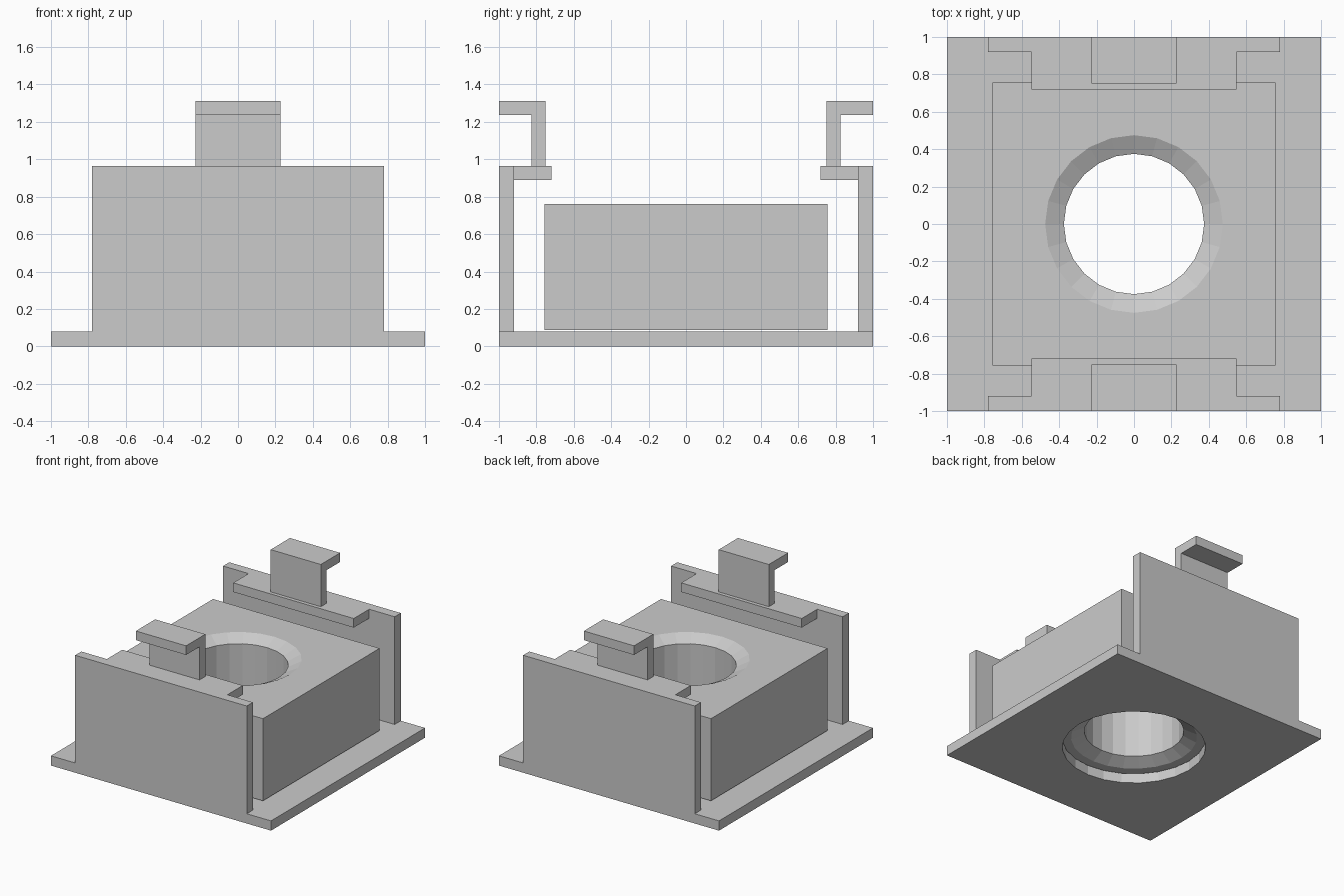
import bpy, bmesh
from math import sin, cos, tau

if "Cube" in bpy.data.objects:
    bpy.data.objects.remove(bpy.data.objects["Cube"])


def finish(name, bm):
    bmesh.ops.recalc_face_normals(bm, faces=bm.faces)
    mesh = bpy.data.meshes.new(name)
    bm.to_mesh(mesh)
    bm.free()
    ob = bpy.data.objects.new(name, mesh)
    bpy.context.collection.objects.link(ob)
    return ob


def extrude_x(name, half_width, profile):
    """Extrude a closed (y, z) profile symmetrically along x."""
    bm = bmesh.new()
    face = bm.faces.new([bm.verts.new((-half_width, y, z)) for y, z in profile])
    ext = bmesh.ops.extrude_face_region(bm, geom=[face])
    # original cap is kept as the left end
    moved = [v for v in ext["geom"] if isinstance(v, bmesh.types.BMVert)]
    bmesh.ops.translate(bm, verts=moved, vec=(2 * half_width, 0, 0))
    if not any(all(v.co.x < 0 for v in f.verts) for f in bm.faces):
        bm.faces.new([v for v in bm.verts if v.co.x < 0])
    return finish(name, bm)


def rect(y0, y1, z0, z1):
    return [(y0, z0), (y1, z0), (y1, z1), (y0, z1)]


def lathe(name, profile, n=24):
    """Closed solid of revolution from (radius, z) points."""
    bm = bmesh.new()
    rings = [[bm.verts.new((r * cos(tau * i / n), r * sin(tau * i / n), z))
              for i in range(n)] for r, z in profile]
    for a, b in zip(rings, rings[1:]):
        for i in range(n):
            j = (i + 1) % n
            bm.faces.new((a[i], a[j], b[j], b[i]))
    bm.faces.new(rings[0])
    bm.faces.new(rings[-1])
    return finish(name, bm)


def cut(target, cutter):
    mod = target.modifiers.new("hole", "BOOLEAN")
    mod.operation = "DIFFERENCE"
    mod.solver = "EXACT"
    mod.object = cutter
    bpy.context.view_layer.objects.active = target
    bpy.ops.object.modifier_apply(modifier=mod.name)
    bpy.data.objects.remove(cutter, do_unlink=True)


# Base plate with a wide round opening
plate = extrude_x("base_plate", 1.0, rect(-1, 1, 0, 0.08))
cut(plate, lathe("plate_cutter", [(0.54, -0.1), (0.54, 0.2)]))

# Core block with a through bore, chamfered at both ends
block = extrude_x("core_block", 0.757, rect(-0.757, 0.757, 0.087, 0.762))
cut(block, lathe("bore_cutter", [(0.515, 0.067), (0.375, 0.137),
                                 (0.375, 0.712), (0.515, 0.782)]))

# Front and back: wall, inward lip and outward hook
for side, s in (("front", -1), ("back", 1)):
    parts = (
        ("wall", 0.78, rect(0.92, 1.0, 0.08, 0.965)),
        ("lip", 0.548, rect(0.72, 0.92, 0.89, 0.965)),
        ("hook", 0.228, [(0.75, 0.965), (0.825, 0.965), (0.825, 1.237),
                         (1.0, 1.237), (1.0, 1.312), (0.75, 1.312)]),
    )
    for part, half_width, profile in parts:
        extrude_x(f"{side}_{part}", half_width, [(s * y, z) for y, z in profile])
